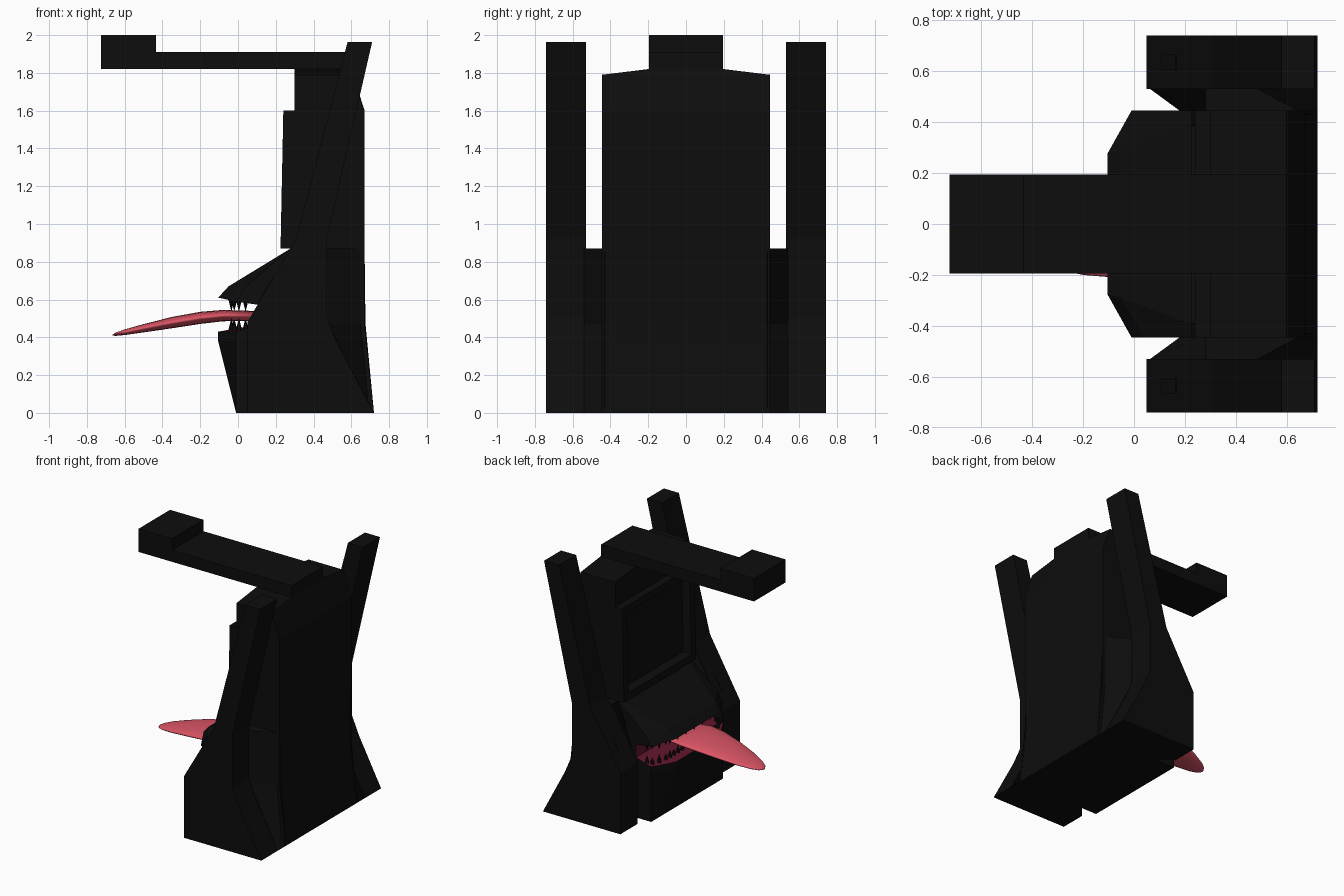
import bpy, bmesh, math
from mathutils import Matrix, Vector

cube = bpy.data.objects.get("Cube")
if cube:
    bpy.data.objects.remove(cube, do_unlink=True)


def material(name, rgb, rough=0.6):
    m = bpy.data.materials.new(name)
    m.use_nodes = True
    m.diffuse_color = (*rgb, 1)
    node = m.node_tree.nodes["Principled BSDF"]
    node.inputs["Base Color"].default_value = (*rgb, 1)
    node.inputs["Roughness"].default_value = rough
    return m


BLACK = material("cabinet black", (0.004, 0.004, 0.004))
CRIMSON = material("mouth crimson", (0.12, 0.008, 0.025))
PINK = material("tongue pink", (0.7, 0.09, 0.13))


def finish(name, bm, *mats):
    bmesh.ops.recalc_face_normals(bm, faces=bm.faces)
    mesh = bpy.data.meshes.new(name)
    bm.to_mesh(mesh)
    bm.free()
    for m in mats:
        mesh.materials.append(m)
    ob = bpy.data.objects.new(name, mesh)
    bpy.context.collection.objects.link(ob)
    return ob


def loft(rings):
    """Skin a list of equal-length point rings and cap both ends."""
    bm = bmesh.new()
    rows = [[bm.verts.new(p) for p in ring] for ring in rings]
    n = len(rows[0])
    for a, b in zip(rows, rows[1:]):
        for i in range(n):
            j = (i + 1) % n
            bm.faces.new((a[i], a[j], b[j], b[i]))
    bm.faces.new(rows[0])
    bm.faces.new(rows[-1])
    return bm


def prism(profile, y0, y1):
    """Extrude an x-z profile between two y positions."""
    return loft([[(x, y, z) for x, z in profile] for y in (y0, y1)])


def box(name, x, y, z, mat=BLACK):
    return finish(name, prism([(x[0], z[0]), (x[1], z[0]), (x[1], z[1]), (x[0], z[1])], *y), mat)


# Central body, with a stepped-in mouth between lower jaw and upper lip
HALF = 0.445


def body_ring(front, yc, side, back, z, zs=None):
    zs = z if zs is None else zs
    half = [(front, yc, z), (side, HALF, zs), (back, HALF, zs), (back, yc, z)]
    return half + [(x, -y, h) for x, y, h in reversed(half)]


bm = loft([
    body_ring(-0.01, 0.275, -0.01, 0.72, 0),
    body_ring(-0.105, 0.275, -0.01, 0.68, 0.38),
    body_ring(-0.105, 0.275, -0.01, 0.675, 0.43),
    body_ring(0.12, 0.275, 0.12, 0.67, 0.47),
    body_ring(0.12, 0.275, 0.12, 0.67, 0.57),
    body_ring(-0.105, 0.275, -0.01, 0.67, 0.61, 0.59),
    body_ring(-0.05, 0.29, 0.04, 0.67, 0.67),
    body_ring(0.27, 0.41, 0.27, 0.67, 0.865),
    body_ring(0.32, 0.3, 0.32, 0.67, 0.87),
    body_ring(0.3, 0.2, 0.3, 0.67, 1.6),
    body_ring(0.3, 0.2, 0.3, 0.6, 1.82, 1.79),
])
bm.faces.ensure_lookup_table()
for f in bm.faces:
    c = f.calc_center_median()
    if 0.43 < c.z < 0.61 and c.x < 0.3:
        f.material_index = 1
finish("body", bm, BLACK, CRIMSON)

# Screen surround with a recessed screen
bm = prism([(0.225, 0.87), (0.4, 0.87), (0.4, 1.6), (0.24, 1.6)], -HALF, HALF)
bmesh.ops.recalc_face_normals(bm, faces=bm.faces)
front = min(bm.faces, key=lambda f: f.calc_center_median().x)
bmesh.ops.inset_region(bm, faces=[front], thickness=0.08)
step = bmesh.ops.inset_region(bm, faces=[front], thickness=0.02)
bmesh.ops.translate(bm, verts=front.verts, vec=(0.06, 0, 0))
finish("screen_surround", bm, BLACK)

# Top bar and its raised end block
box("top_bar", (-0.6, 0.6), (-0.195, 0.195), (1.82, 1.91))
box("bar_end_block", (-0.725, -0.435), (-0.195, 0.195), (1.82, 2.0))

# Side rails, connectors and rail buttons
RAIL = [(0.05, 0), (0.72, 0), (0.53, 0.36), (0.47, 0.5), (0.47, 0.92),
        (0.71, 1.963), (0.58, 1.963), (0.31, 0.93), (0.05, 0.48)]


def connector_ring(front, inner, back, outer, z, s):
    return [(front, s * 0.54, z), (inner, s * 0.43, z), (back, s * 0.43, z), (outer, s * 0.54, z)]


for s, side in ((1, "left"), (-1, "right")):
    finish(side + "_rail", prism(RAIL, s * 0.53, s * 0.74), BLACK)
    finish(side + "_connector", loft([
        connector_ring(0.05, 0.2, 0.72, 0.72, 0, s),
        connector_ring(0.05, 0.2, 0.675, 0.48, 0.47, s),
        connector_ring(0.28, 0.28, 0.67, 0.47, 0.87, s)]), BLACK)
    bm = bmesh.new()
    bmesh.ops.create_cube(bm, size=1, matrix=Matrix.Translation((0.14, s * 0.635, 0.636))
                          @ Matrix.Rotation(-math.radians(60), 4, "Y")
                          @ Matrix.Diagonal((0.11, 0.06, 0.009, 1)))
    finish(side + "_button", bm, BLACK)

# Tongue: ellipses along a drooping path (x, z, half width, half thickness)
path = [(0.11, 0.513, 0.16, 0.026), (-0.08, 0.515, 0.195, 0.03), (-0.2, 0.503, 0.185, 0.032),
        (-0.35, 0.478, 0.155, 0.03), (-0.5, 0.448, 0.115, 0.022), (-0.6, 0.427, 0.075, 0.015),
        (-0.645, 0.417, 0.045, 0.009), (-0.665, 0.412, 0.012, 0.003)]
SEG = 24
rings = [[(x, -0.015 + w * math.cos(math.tau * i / SEG), z + t * math.sin(math.tau * i / SEG))
          for i in range(SEG)] for x, z, w, t in path]
tongue = finish("tongue", loft(rings), PINK)
for p in tongue.data.polygons:
    p.use_smooth = True

# Teeth: small spikes round both jaws
spots = [(-0.035, 0.05 * i) for i in range(-6, 7)]
spots += [(x, s * y) for s in (1, -1) for x, y in ((-0.02, 0.36), (0.005, 0.41), (0.04, 0.425))]
for name, base, sign in (("lower_teeth", 0.435, 1), ("upper_teeth", 0.605, -1)):
    bm = bmesh.new()
    for i, (x, y) in enumerate(spots):
        h = 0.065 if i % 2 else 0.05
        place = Matrix.Translation((x, y, base + sign * h / 2))
        if sign < 0:
            place = place @ Matrix.Rotation(math.pi, 4, "X")
        bmesh.ops.create_cone(bm, cap_ends=True, segments=5, radius1=0.018,
                              radius2=0.001, depth=h, matrix=place)
    finish(name, bm, BLACK)
